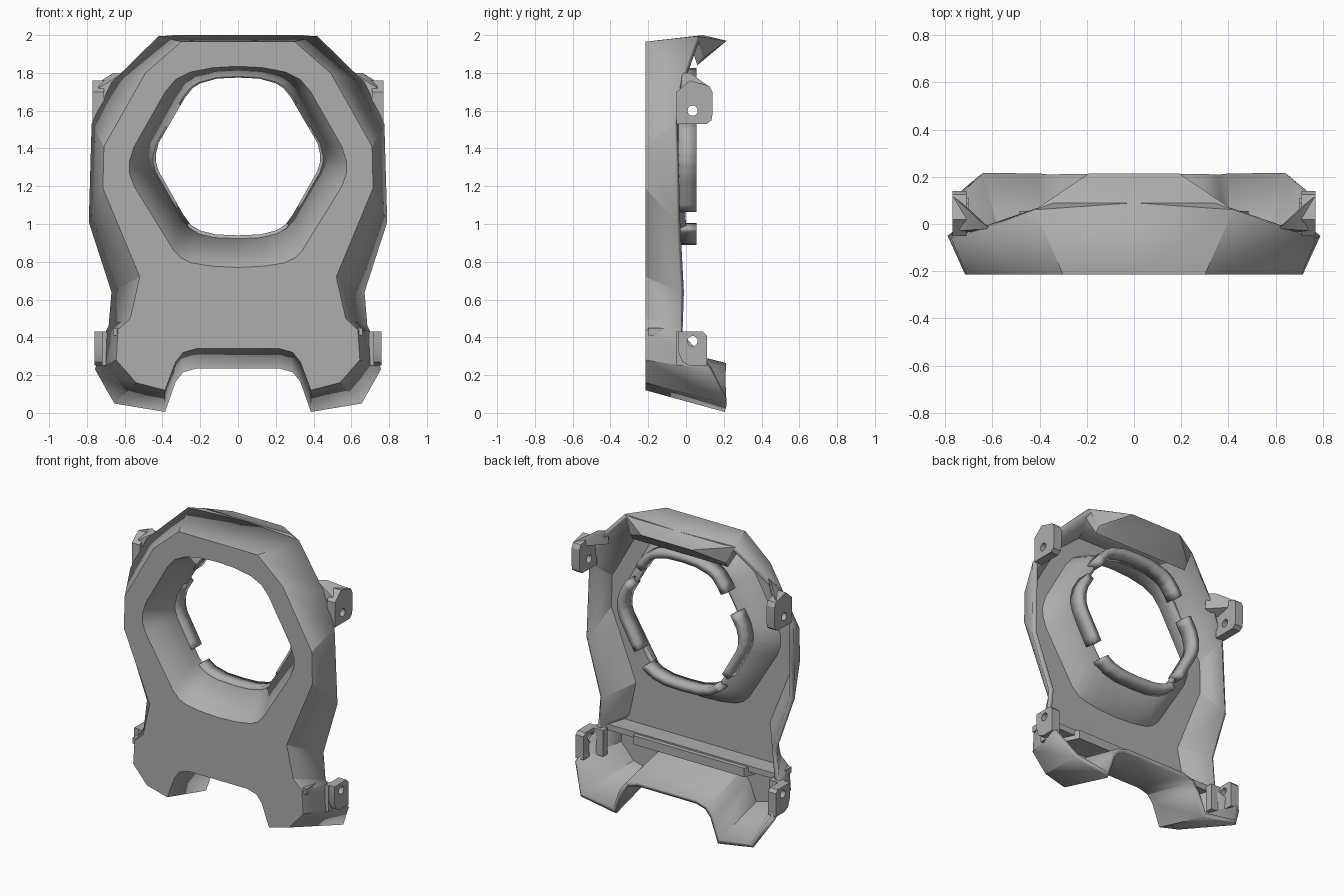
import bpy, bmesh, math
from mathutils import Vector

if "Cube" in bpy.data.objects:
    bpy.data.objects.remove(bpy.data.objects["Cube"], do_unlink=True)

grey = bpy.data.materials.new("plain grey")
grey.use_nodes = True
COLOUR = (0.42, 0.42, 0.42, 1)
grey.diffuse_color = COLOUR
grey.node_tree.nodes["Principled BSDF"].inputs["Base Color"].default_value = COLOUR

FRONT, COLLAR, LIP = -0.215, -0.02, 0.055


def finish(bm, name, thickness=0):
    """Turn a bmesh into a grey object, optionally with a wall thickness."""
    mesh = bpy.data.meshes.new(name)
    bm.to_mesh(mesh)
    bm.free()
    mesh.materials.append(grey)
    obj = bpy.data.objects.new(name, mesh)
    bpy.context.collection.objects.link(obj)
    if thickness:
        mod = obj.modifiers.new("wall", 'SOLIDIFY')
        mod.thickness = thickness
        mod.offset = -1
        mod.use_even_offset = True
    bpy.ops.object.select_all(action='DESELECT')
    obj.select_set(True)
    bpy.context.view_layer.objects.active = obj
    bpy.ops.object.shade_smooth_by_angle(angle=math.radians(25))
    return obj


def mirror_loop(half):
    """Close a half outline that starts and ends on the centre line."""
    return half + [(-p[0], *p[1:]) for p in half[-2:0:-1]]


def loop(bm, pts):
    vs = [bm.verts.new(p) for p in pts]
    return vs, [bm.edges.new((vs[i - 1], vs[i])) for i in range(len(vs))]


def band(bm, a, b):
    for i in range(len(a)):
        bm.faces.new((a[i - 1], a[i], b[i], b[i - 1]))


def flat(pts, y):
    return [(x, y, z) for x, z in pts]


def hull(name, pts):
    bm = bmesh.new()
    for p in pts:
        bm.verts.new(p)
    bmesh.ops.convex_hull(bm, input=bm.verts[:])
    bmesh.ops.recalc_face_normals(bm, faces=bm.faces[:])
    return finish(bm, name)


# Outline of the front plate (x, z) and of the flared rear rim (x, y, z)
plate = mirror_loop([
    (0, 1.965), (0.30, 1.965), (0.49, 1.80), (0.71, 1.41), (0.715, 1.19),
    (0.52, 0.72), (0.57, 0.50), (0.635, 0.44), (0.645, 0.28), (0.54, 0.16),
    (0.386, 0.12), (0.33, 0.27), (0.29, 0.32), (0.22, 0.34), (0, 0.34)])
rim = mirror_loop([
    (0, 0.09, 2.0), (0.42, 0.06, 1.995), (0.67, -0.03, 1.75), (0.775, -0.06, 1.53),
    (0.79, -0.05, 1.01), (0.67, -0.03, 0.64), (0.685, -0.03, 0.46), (0.70, -0.03, 0.43),
    (0.757, 0.12, 0.23), (0.655, 0.205, 0.05), (0.386, 0.205, 0.005),
    (0.33, 0.205, 0.165), (0.29, 0.205, 0.215), (0.22, 0.205, 0.235), (0, 0.205, 0.235)])

# Opening outline at the front and at the collar
mouth = mirror_loop([
    (0, .77), (.14, .777), (.25, .795), (.30, .82), (.34, .86), (.55, 1.2), (.575, 1.27),
    (.575, 1.33), (.55, 1.41), (.385, 1.7), (.33, 1.765), (.25, 1.805), (.13, 1.828), (0, 1.835)])
throat = mirror_loop([
    (0, .94), (.12, .945), (.2, .965), (.25, .995), (.29, 1.05), (.42, 1.28), (.435, 1.33),
    (.435, 1.37), (.42, 1.43), (.28, 1.67), (.24, 1.72), (.2, 1.745), (.11, 1.77), (0, 1.775)])

# Shell: front plate, flared skirt and funnel in one wall
bm = bmesh.new()
outer, outer_edges = loop(bm, flat(plate, FRONT))
inner, inner_edges = loop(bm, flat(mouth, FRONT))
bmesh.ops.triangle_fill(bm, edges=outer_edges + inner_edges, use_beauty=True,
                        normal=Vector((0, -1, 0)))
back, _ = loop(bm, rim)
band(bm, outer, back)
collar, _ = loop(bm, flat(throat, COLLAR))
band(bm, inner, collar)
bmesh.ops.recalc_face_normals(bm, faces=bm.faces[:])
bm.faces.ensure_lookup_table()
if max(bm.faces, key=lambda f: -f.calc_center_median().y).normal.y > 0:
    bmesh.ops.reverse_faces(bm, faces=bm.faces[:])
finish(bm, "shell", 0.03)

# Notched lip around the opening
STEPS = 6
fine = []
for i, b in enumerate(throat):
    a = throat[i - 1]
    fine += [tuple(Vector(a).lerp(Vector(b), k / STEPS)) for k in range(STEPS)]
bm = bmesh.new()
near, _ = loop(bm, flat(fine, COLLAR - 0.02))
far, _ = loop(bm, flat(fine, LIP))
band(bm, near, far)
gaps = [f for f in bm.faces
        if any(lo < f.calc_center_median().z < hi for lo, hi in ((1.0, 1.09), (1.52, 1.62)))]
bmesh.ops.delete(bm, geom=gaps, context='FACES')
for f in bm.faces:
    c = f.calc_center_median()
    if f.normal.dot(Vector((-c.x, 0, 1.36 - c.z))) < 0:
        f.normal_flip()
finish(bm, "opening_lip", 0.05)

# Hood overhanging the back of the top edge
hull("rear_hood", [(s * x, y, z) for s in (-1, 1) for x, y, z in (
    (0.19, 0.215, 1.97), (0.34, 0.09, 2.0), (0.42, 0.06, 1.993), (0.36, 0.09, 1.88),
    (0.36, 0.06, 1.84), (0.42, 0.02, 1.96), (0.36, 0.06, 1.99))])

# Stiffening rib across the back, thicker in the middle
for name, half, taper, y, low, high in (("cross_rib", 0.66, 0, -0.06, 0.41, 0.45),
                                        ("rib_centre", 0.5, 0.08, -0.03, 0.38, 0.44)):
    hull(name, [(s * x, yy, z) for s in (-1, 1) for z in (low, high)
                for x, yy in ((half, -0.2), (half - taper, y))])


def lug(name, outline, hole, x0, x1):
    """Side plate with a round bolt hole; outline is (y, z)."""
    bm = bmesh.new()
    _, e1 = loop(bm, [(x0, y, z) for y, z in outline])
    cy, cz, r = hole
    ring = [(x0, cy + r * math.cos(t * math.tau / 16), cz + r * math.sin(t * math.tau / 16))
            for t in range(16)]
    _, e2 = loop(bm, ring)
    bmesh.ops.triangle_fill(bm, edges=e1 + e2, use_beauty=True)
    grown = bmesh.ops.extrude_face_region(bm, geom=bm.faces[:])["geom"]
    bmesh.ops.translate(bm, vec=(x1 - x0, 0, 0),
                        verts=[v for v in grown if isinstance(v, bmesh.types.BMVert)])
    bmesh.ops.recalc_face_normals(bm, faces=bm.faces[:])
    return finish(bm, name)


upper = [(-0.05, 1.53), (0.11, 1.53), (0.135, 1.55), (0.14, 1.58), (0.14, 1.70),
         (0.125, 1.73), (0.02, 1.76), (-0.05, 1.70)]
lower = [(-0.04, 0.32), (-0.02, 0.27), (0.02, 0.25), (0.11, 0.25), (0.11, 0.41),
         (0.09, 0.43), (-0.04, 0.43)]

# Bolt lugs on both sides, with gussets tying them to the shell
for side, s in (("left", 1), ("right", -1)):
    lug("upper_lug_" + side, upper, (0.035, 1.60, 0.027), s * 0.71, s * 0.77)
    hull("upper_gusset_" + side, [(s * x, y, z) for x, y, z in (
        (0.77, 0.13, 1.70), (0.77, 0.12, 1.73), (0.77, -0.03, 1.66), (0.77, -0.03, 1.70),
        (0.61, -0.04, 1.70), (0.61, -0.02, 1.80), (0.66, 0.02, 1.80))])
    lug("lower_lug_" + side, lower, (0.035, 0.38, 0.027), s * 0.70, s * 0.76)
    hull("lower_gusset_" + side, [(s * x, y, z) for x in (0.63, 0.72) for y, z in (
        (-0.05, 0.25), (0.0, 0.25), (-0.05, 0.43), (0.0, 0.43))])
